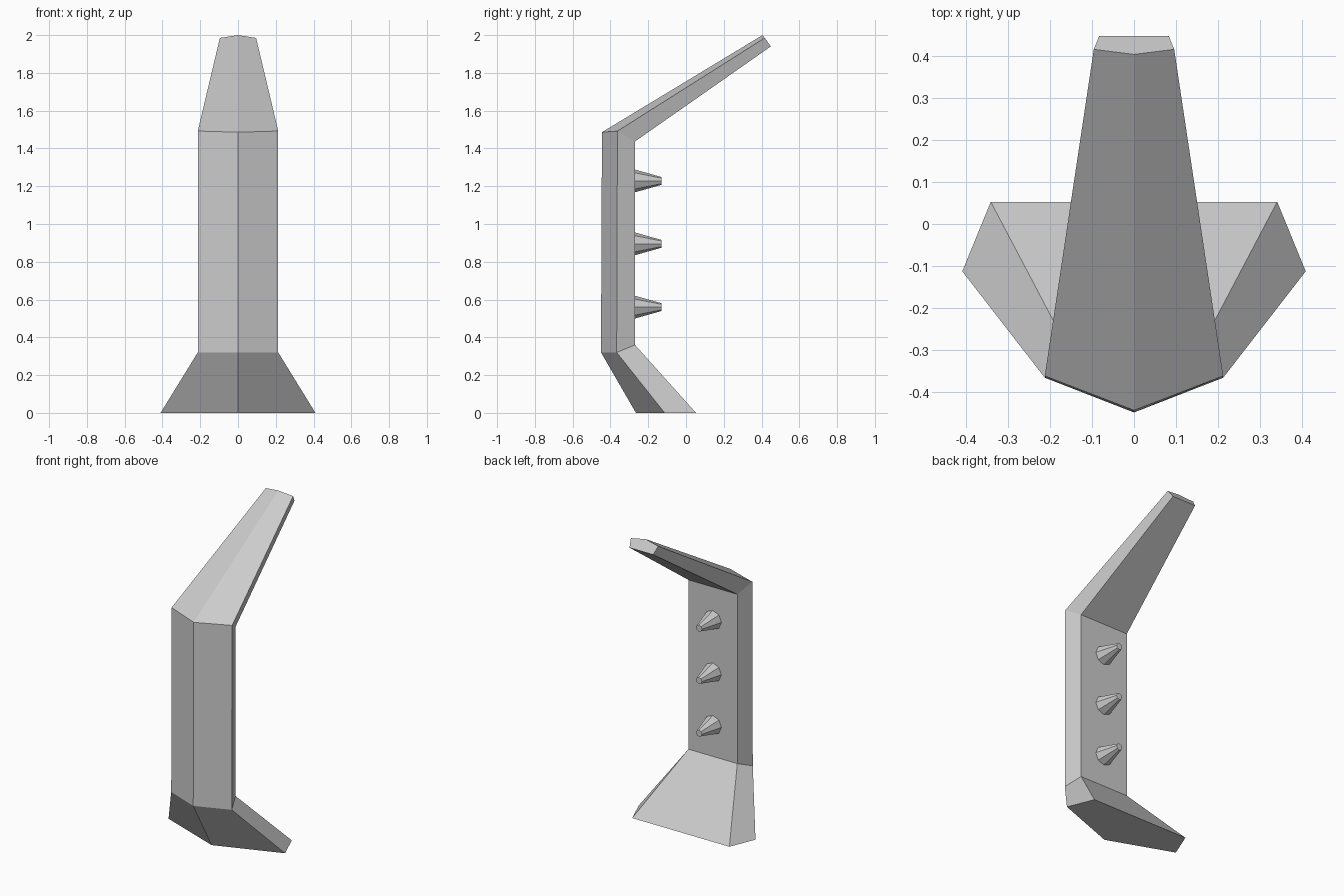
import bpy, bmesh
from math import radians
from mathutils import Matrix

if "Cube" in bpy.data.objects:
    bpy.data.objects.remove(bpy.data.objects["Cube"])


def finish(bm, name):
    bmesh.ops.recalc_face_normals(bm, faces=bm.faces)
    mesh = bpy.data.meshes.new(name)
    bm.to_mesh(mesh)
    bm.free()
    obj = bpy.data.objects.new(name, mesh)
    bpy.context.collection.objects.link(obj)
    return obj


# Bent post: five-sided sections, each given as ridge (y, z), side (x, y, z), back (x, y, z)
sections = [
    ((-0.265, 0.0), (0.41, -0.113, 0.0), (0.342, 0.053, 0.0)),
    ((-0.45, 0.32), (0.213, -0.367, 0.32), (0.172, -0.27, 0.36)),
    ((-0.445, 1.486), (0.213, -0.363, 1.492), (0.172, -0.27, 1.437)),
    ((0.405, 2.0), (0.096, 0.417, 1.985), (0.083, 0.449, 1.94)),
]
bm = bmesh.new()
rings = []
for (ry, rz), (sx, sy, sz), (bx, by, bz) in sections:
    ring = [(0, ry, rz), (sx, sy, sz), (bx, by, bz), (-bx, by, bz), (-sx, sy, sz)]
    rings.append([bm.verts.new(p) for p in ring])
for low, high in zip(rings, rings[1:]):
    for i in range(5):
        j = (i + 1) % 5
        bm.faces.new((low[i], low[j], high[j], high[i]))
bm.faces.new(rings[0])
bm.faces.new(rings[-1])
finish(bm, "bent_post")

# Three tapered pegs on the back face of the post
for n, z in enumerate((0.56, 0.895, 1.228), 1):
    bm = bmesh.new()
    bmesh.ops.create_cone(
        bm, cap_ends=True, segments=8, radius1=0.061, radius2=0.021, depth=0.142,
        matrix=Matrix.Translation((0, -0.202, z)) @ Matrix.Rotation(radians(-90), 4, 'X'))
    finish(bm, f"peg_{n}")
